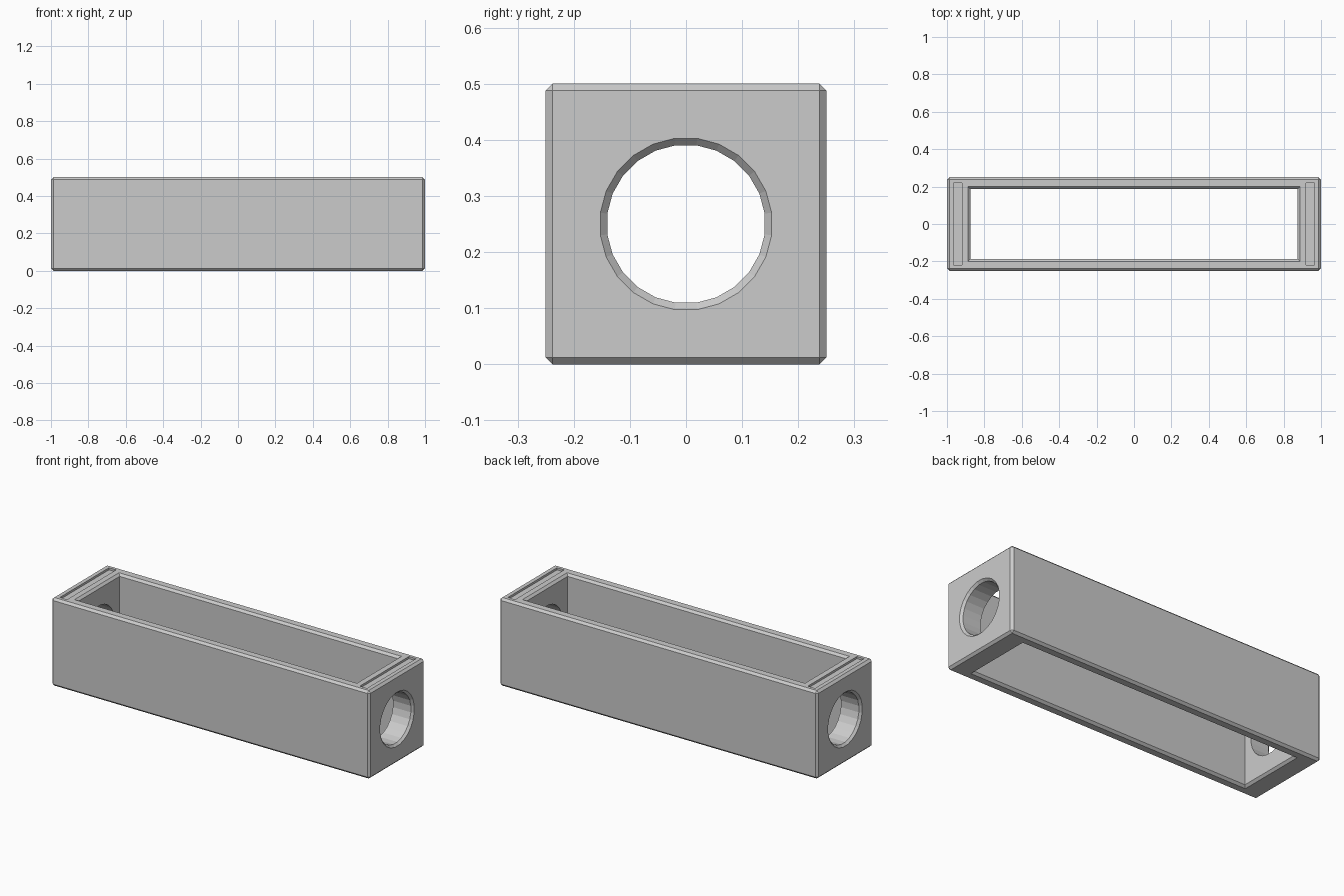
import bpy, bmesh
from math import pi
from mathutils import Matrix

if "Cube" in bpy.data.objects:
    bpy.data.objects.remove(bpy.data.objects["Cube"])

C = 0.0125  # edge chamfer

grey = bpy.data.materials.new("plain grey")
grey.use_nodes = True
grey.diffuse_color = (0.6, 0.6, 0.6, 1)
grey.node_tree.nodes["Principled BSDF"].inputs["Base Color"].default_value = (0.6, 0.6, 0.6, 1)


def make(name, bm):
    bmesh.ops.recalc_face_normals(bm, faces=bm.faces)
    mesh = bpy.data.meshes.new(name)
    bm.to_mesh(mesh)
    bm.free()
    mesh.materials.append(grey)
    obj = bpy.data.objects.new(name, mesh)
    bpy.context.collection.objects.link(obj)
    return obj


def box(name, size, centre, chamfer=0):
    bm = bmesh.new()
    bmesh.ops.create_cube(bm, size=1)
    bmesh.ops.scale(bm, vec=size, verts=bm.verts)
    bmesh.ops.translate(bm, vec=centre, verts=bm.verts)
    if chamfer:
        bmesh.ops.bevel(bm, geom=bm.edges[:], offset=chamfer, segments=1,
                        affect='EDGES')
    return make(name, bm)


def loft(name, rings):
    """Closed solid through matching rings of points."""
    bm = bmesh.new()
    loops = [[bm.verts.new(p) for p in ring] for ring in rings]
    for a, b in zip(loops, loops[1:]):
        for i in range(len(a)):
            j = (i + 1) % len(a)
            bm.faces.new((a[i], a[j], b[j], b[i]))
    bm.faces.new(loops[0])
    bm.faces.new(loops[-1])
    return make(name, bm)


def rectangle(hx, hy, z):
    return [(-hx, -hy, z), (hx, -hy, z), (hx, hy, z), (-hx, hy, z)]


def circle(r, x, side):
    turn = Matrix.Rotation(pi / 24, 4, 'X')
    step = Matrix.Rotation(pi / 12, 4, 'X')
    ring = []
    p = turn @ Matrix.Translation((0, 0, r)).to_translation()
    for _ in range(24):
        ring.append((side * x, p.y, p.z + 0.25))
        p = step @ p
    return ring


def cut(target, cutter):
    cutter.hide_render = True
    mod = target.modifiers.new(cutter.name, 'BOOLEAN')
    mod.operation = 'DIFFERENCE'
    mod.solver = 'EXACT'
    mod.object = cutter
    bpy.context.view_layer.objects.active = target
    bpy.ops.object.modifier_apply(modifier=mod.name)
    bpy.data.objects.remove(cutter)


# Chamfered outer block
frame = box("frame", (2, 0.5, 0.5), (0, 0, 0.25), C)

# Through opening with chamfered rims above and below
hx, hy, e = 0.875, 0.1875, 0.05
cut(frame, loft("opening", [
    rectangle(hx + C + e, hy + C + e, -e), rectangle(hx, hy, C),
    rectangle(hx, hy, 0.5 - C), rectangle(hx + C + e, hy + C + e, 0.5 + e)]))

for side in (-1, 1):
    # Round end hole, chamfered on the outside
    cut(frame, loft("end_hole", [
        circle(0.1415, 0.8, side), circle(0.1415, 1 - C, side),
        circle(0.1415 + C + e, 1 + e, side)]))
    # Shallow label recess in the top of each end
    cut(frame, box("label_recess", (0.045, 0.44, 0.04), (side * 0.942, 0, 0.508)))
